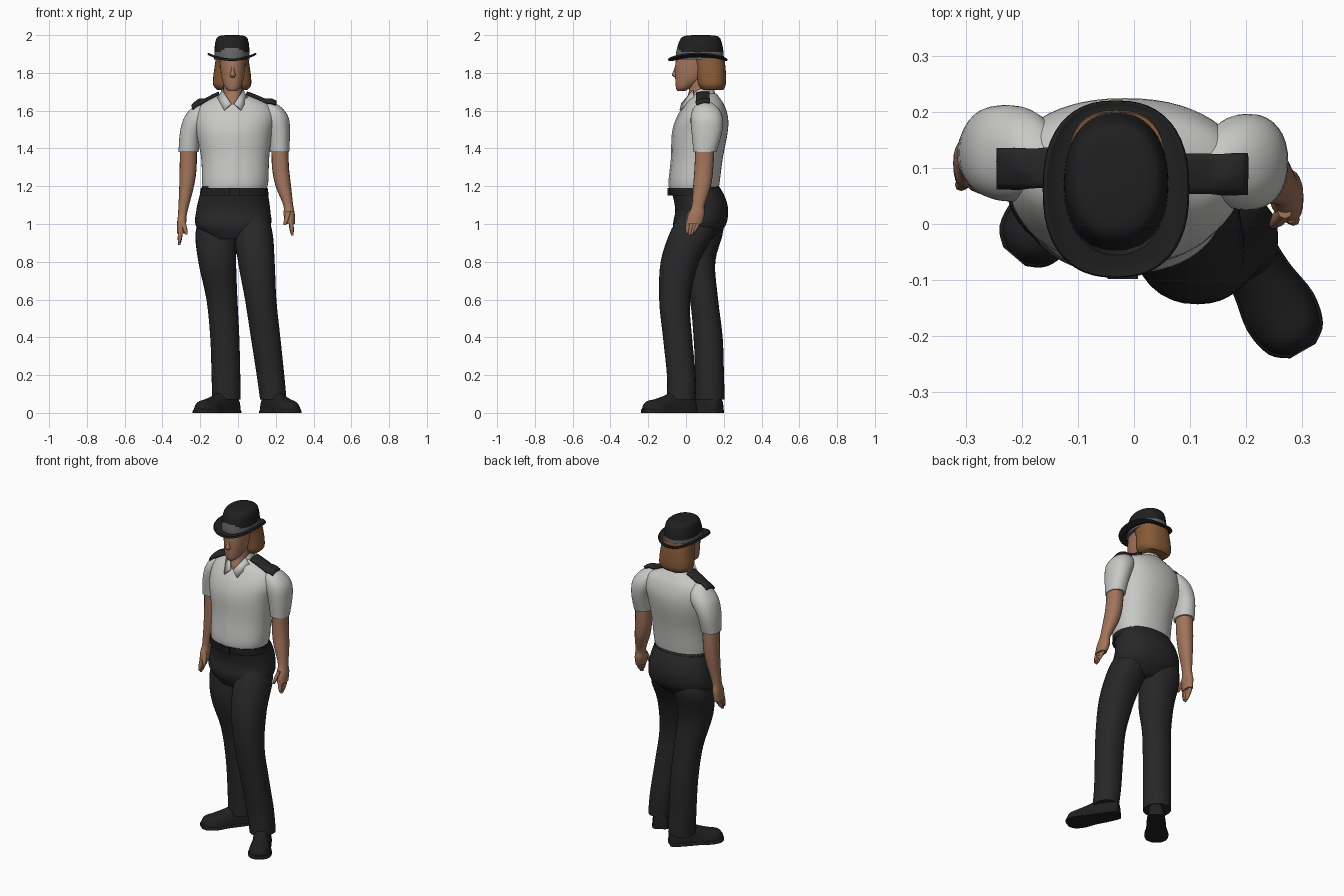
import bpy, bmesh, math
from mathutils import Vector
from mathutils.bvhtree import BVHTree

cube = bpy.data.objects.get("Cube")
if cube:
    bpy.data.objects.remove(cube, do_unlink=True)


def material(name, r, g, b):
    m = bpy.data.materials.new(name)
    m.use_nodes = True
    m.diffuse_color = (r, g, b, 1)
    bsdf = m.node_tree.nodes["Principled BSDF"]
    bsdf.inputs["Base Color"].default_value = (r, g, b, 1)
    bsdf.inputs["Roughness"].default_value = 0.8
    return m


SHIRT = material("pale grey shirt", .58, .58, .56)
DARK = material("charcoal cloth", .02, .02, .021)
BLACK = material("black felt and leather", .014, .014, .015)
SKIN = material("tan skin", .36, .175, .105)
HAIR = material("auburn hair", .25, .105, .04)
GREY = material("grey hat band", .13, .13, .13)


def finish(name, bm, mats, angle=50):
    bmesh.ops.recalc_face_normals(bm, faces=bm.faces)
    mesh = bpy.data.meshes.new(name)
    bm.to_mesh(mesh)
    bm.free()
    for m in mats:
        mesh.materials.append(m)
    mesh.polygons.foreach_set("use_smooth", [True] * len(mesh.polygons))
    mesh.set_sharp_from_angle(angle=math.radians(angle))
    obj = bpy.data.objects.new(name, mesh)
    bpy.context.collection.objects.link(obj)
    return obj


def spline(rings, steps):
    """Catmull-Rom smoothing of ring tuples."""
    pts = [Vector(r) for r in rings]
    ext = [pts[0]] + pts + [pts[-1]]
    out = []
    for a, b, c, d in zip(ext, ext[1:], ext[2:], ext[3:]):
        for k in range(steps):
            t = k / steps
            out.append(b + (c - a) * (t / 2) + (a * 2 - b * 5 + c * 4 - d) * (t * t / 2)
                       + (b * 3 - a - c * 3 + d) * (t ** 3 / 2))
    return out + [pts[-1]]


def loft(name, rings, mat, power=2.2, n=32, steps=4, place=None, caps=True, extra=(), rule=None):
    """Skin over horizontal rings given as (x, y, z, radius x, radius y)."""
    bm = bmesh.new()
    loops = []
    for x, y, z, rx, ry in spline(rings, steps):
        loop = []
        for i in range(n):
            a = math.tau * i / n
            c, s = math.cos(a), math.sin(a)
            p = Vector((x + rx * math.copysign(abs(c) ** (2 / power), c),
                        y + ry * math.copysign(abs(s) ** (2 / power), s), z))
            loop.append(bm.verts.new(place(p) if place else p))
        loops.append(loop)
    for lo, hi in zip(loops, loops[1:]):
        for i in range(n):
            j = (i + 1) % n
            bm.faces.new((lo[i], lo[j], hi[j], hi[i]))
    if caps:
        bm.faces.new(loops[0])
        bm.faces.new(loops[-1])
    if rule:
        for f in bm.faces:
            f.material_index = rule(f.calc_center_median())
    return finish(name, bm, [mat, *extra])


# Shirt body, with a raised button placket down the front
def placket(p):
    if abs(p.x + .02) < .02 and p.y < .05 and p.z < 1.6:
        p.y -= .005
    return p


shirt = loft("shirt_body", [
    (-.02, .045, 1.17, .165, .125), (-.015, .045, 1.22, .175, .133),
    (-.015, .06, 1.35, .18, .135), (-.02, .075, 1.48, .2, .145),
    (-.015, .088, 1.56, .21, .135), (-.015, .098, 1.625, .19, .107),
    (-.02, .1, 1.665, .125, .08), (-.028, .1, 1.69, .065, .062)],
    SHIRT, n=56, place=placket)

# Sleeves
sleeves = [
    loft("right_sleeve", [
        (-.175, .115, 1.65, .03, .025), (-.19, .12, 1.615, .055, .065),
        (-.215, .125, 1.56, .072, .085), (-.25, .128, 1.48, .058, .08),
        (-.262, .125, 1.38, .053, .062)], SHIRT),
    loft("left_sleeve", [
        (.15, .1, 1.65, .03, .025), (.175, .105, 1.615, .058, .065),
        (.197, .11, 1.56, .072, .085), (.215, .11, 1.48, .06, .08),
        (.22, .1, 1.38, .051, .06)], SHIRT)]

# Arms and palms
loft("right_arm", [
    (-.262, .125, 1.42, .044, .05), (-.264, .128, 1.3, .045, .05),
    (-.272, .125, 1.2, .039, .045), (-.293, .115, 1.06, .024, .032),
    (-.298, .11, 1.01, .024, .043), (-.303, .105, .95, .019, .042)], SKIN, n=20)
loft("left_arm", [
    (.222, .1, 1.42, .044, .05), (.225, .095, 1.3, .045, .05),
    (.24, .085, 1.2, .041, .047), (.266, .065, 1.1, .026, .034),
    (.271, .055, 1.05, .03, .044), (.278, .043, 1, .024, .042)], SKIN, n=20)


# Fingers and thumbs
def finger(name, start, end, r):
    a, b = Vector(start), Vector(end)
    m = a.lerp(b, .6)
    loft(name, [(*a, r, r), (*m, r, r), (*b, r / 2, r / 2)], SKIN, n=8, steps=2)


for side, x, y, z, lean in (("right", -.303, .105, .97, -.008), ("left", .278, .043, 1.02, .01)):
    for i in range(4):
        off = (i - 1.5) * .02
        drop = .085 - .012 * abs(i - 1.3)
        finger(f"{side}_finger_{i + 1}", (x, y + off, z),
               (x + lean, y + off * .6 - .02, z - drop), .0115)
    inner = -.03 if x > 0 else .03
    finger(f"{side}_thumb", (x + inner * .3, y - .02, z + .05),
           (x + inner, y - .045, z - .025), .013)

# Trousers
loft("trouser_seat", [
    (-.02, .045, 1.2, .17, .13), (-.022, .07, 1.14, .184, .138),
    (-.025, .083, 1.07, .196, .14), (-.025, .07, .99, .198, .138),
    (-.02, .05, .92, .13, .09)], DARK, n=40)
loft("right_trouser_leg", [
    (-.1, .1, 1.1, .06, .07), (-.115, .09, .97, .108, .108),
    (-.11, .062, .8, .1, .093), (-.085, .095, .6, .082, .075),
    (-.07, .117, .4, .077, .077), (-.064, .125, .2, .076, .076),
    (-.062, .127, .07, .075, .078)], DARK)
loft("left_trouser_leg", [
    (.07, .07, 1.1, .06, .07), (.08, .04, .97, .1, .118),
    (.097, -.032, .8, .097, .102), (.12, -.06, .6, .083, .082),
    (.146, -.045, .4, .078, .077), (.172, -.025, .2, .073, .076),
    (.187, -.025, .07, .07, .076)], DARK)

# Belt and buckle
loft("belt", [(-.02, .05, 1.15, .183, .137), (-.02, .046, 1.19, .177, .136)], BLACK, n=40, steps=1)
bm = bmesh.new()
bmesh.ops.create_cube(bm, size=1)
for v in bm.verts:
    v.co = Vector((v.co.x * .055 - .02, v.co.y * .02 - .088, v.co.z * .04 + 1.17))
finish("belt_buckle", bm, [BLACK])


# Shoes, lofted from heel to toe and flat underneath
def shoe(side, heel, toe):
    origin = Vector((*heel, 0))
    along = (Vector((*toe, 0)) - origin).normalized()
    across = Vector((-along.y, along.x, 0))

    def put(p):
        return origin + along * p.z + across * p.x + Vector((0, 0, max(p.y, 0)))

    profile = [(0, .025, .05), (.015, .042, .1), (.09, .05, .135), (.16, .053, .1),
               (.23, .064, .075), (.285, .052, .062), (.31, .022, .035)]
    loft(side + "_shoe", [(0, 0, s, w, h) for s, w, h in profile], BLACK, place=put)
    loft(side + "_sole", [(0, 0, s * 1.01, w + .004, .022) for s, w, h in profile],
         BLACK, power=4, place=put)


shoe("left", (.145, .045), (.3, -.225))
shoe("right", (-.01, .18), (-.215, -.06))

# Neck, head and nose
loft("neck", [(-.028, .04, 1.6, .02, .045), (-.028, .055, 1.65, .042, .058),
              (-.028, .07, 1.7, .05, .055), (-.028, .07, 1.77, .05, .055)], SKIN, n=24)
loft("head", [
    (-.028, -.025, 1.705, .022, .022), (-.028, -.01, 1.725, .042, .044),
    (-.028, .02, 1.77, .058, .077), (-.028, .04, 1.83, .066, .098),
    (-.028, .055, 1.89, .068, .105)], SKIN)
loft("nose", [(-.028, -.05, 1.775, .009, .008), (-.028, -.057, 1.788, .015, .018),
              (-.028, -.055, 1.81, .009, .012), (-.028, -.05, 1.84, .007, .006)], SKIN, n=12)

# Bobbed hair
loft("hair", [
    (-.03, .137, 1.71, .08, .06), (-.031, .135, 1.735, .1, .075),
    (-.031, .132, 1.78, .1, .08), (-.031, .125, 1.84, .092, .083),
    (-.031, .11, 1.89, .085, .09)], HAIR, power=2.5)


# Hat crown with a band that rises towards the front
def band(c):
    front = max(0, (.06 - c.y) / .13) * max(0, 1 - abs(c.x + .032) / .1)
    return 1 if c.z < 1.905 + .04 * front else 0


loft("hat_crown", [
    (-.032, .072, 1.87, .094, .128), (-.032, .073, 1.91, .093, .125),
    (-.032, .075, 1.95, .09, .117), (-.032, .077, 1.982, .082, .104),
    (-.032, .078, 1.996, .064, .082), (-.032, .078, 2, .03, .04)],
    BLACK, n=48, extra=[GREY], rule=band)


# Hat brim, curled up at the sides
def curl(p):
    return p + Vector((0, 0, 2 * (p.x + .032) ** 2))


brim = loft("hat_brim", [(-.032, .07, 1.872, .085, .118), (-.032, .065, 1.868, .11, .142),
                         (-.032, .062, 1.87, .128, .157)],
            BLACK, power=2.4, n=48, place=curl, caps=False)
mod = brim.modifiers.new("thickness", "SOLIDIFY")
mod.thickness = .01
mod.offset = 0

# Collar: a stand around the neck and two turned-down points
stand = loft("collar_stand", [(-.028, .085, 1.64, .085, .085), (-.028, .085, 1.69, .066, .07),
                              (-.028, .088, 1.715, .058, .06)], SHIRT, caps=False,
             place=lambda p: p - Vector((0, 0, max(0, .07 - p.y) * .75)))
stand.modifiers.new("thickness", "SOLIDIFY").thickness = .005
for side, s in (("left", 1), ("right", -1)):
    bm = bmesh.new()
    corners = [(.006, -.02, 1.635), (.042, -.028, 1.6), (.078, .045, 1.665), (.052, .04, 1.705)]
    bm.faces.new([bm.verts.new((-.028 + s * x, y, z)) for x, y, z in corners])
    flap = finish(side + "_collar_point", bm, [SHIRT])
    flap.modifiers.new("thickness", "SOLIDIFY").thickness = .008

# Shoulder straps draped on shirt and sleeves
trees = []
for obj in (shirt, *sleeves):
    mesh = obj.data
    trees.append(BVHTree.FromPolygons([v.co for v in mesh.vertices],
                                      [p.vertices[:] for p in mesh.polygons]))
for side, start, end, y in (("left", .045, .2, .09), ("right", -.1, -.24, .1)):
    bm = bmesh.new()
    rows = []
    for i in range(15):
        row = []
        for j in range(7):
            p = Vector((start + (end - start) * i / 14, y + (j - 3) * .0115, 3))
            hits = [t.ray_cast(p, Vector((0, 0, -1)))[0] for t in trees]
            p.z = max([h.z for h in hits if h] or [1.6]) + .007
            row.append(bm.verts.new(p))
        rows.append(row)
    for a, b in zip(rows, rows[1:]):
        for j in range(6):
            bm.faces.new((a[j], a[j + 1], b[j + 1], b[j]))
    strap = finish(side + "_shoulder_strap", bm, [DARK])
    mod = strap.modifiers.new("thickness", "SOLIDIFY")
    mod.thickness = .016
    mod.offset = 0
